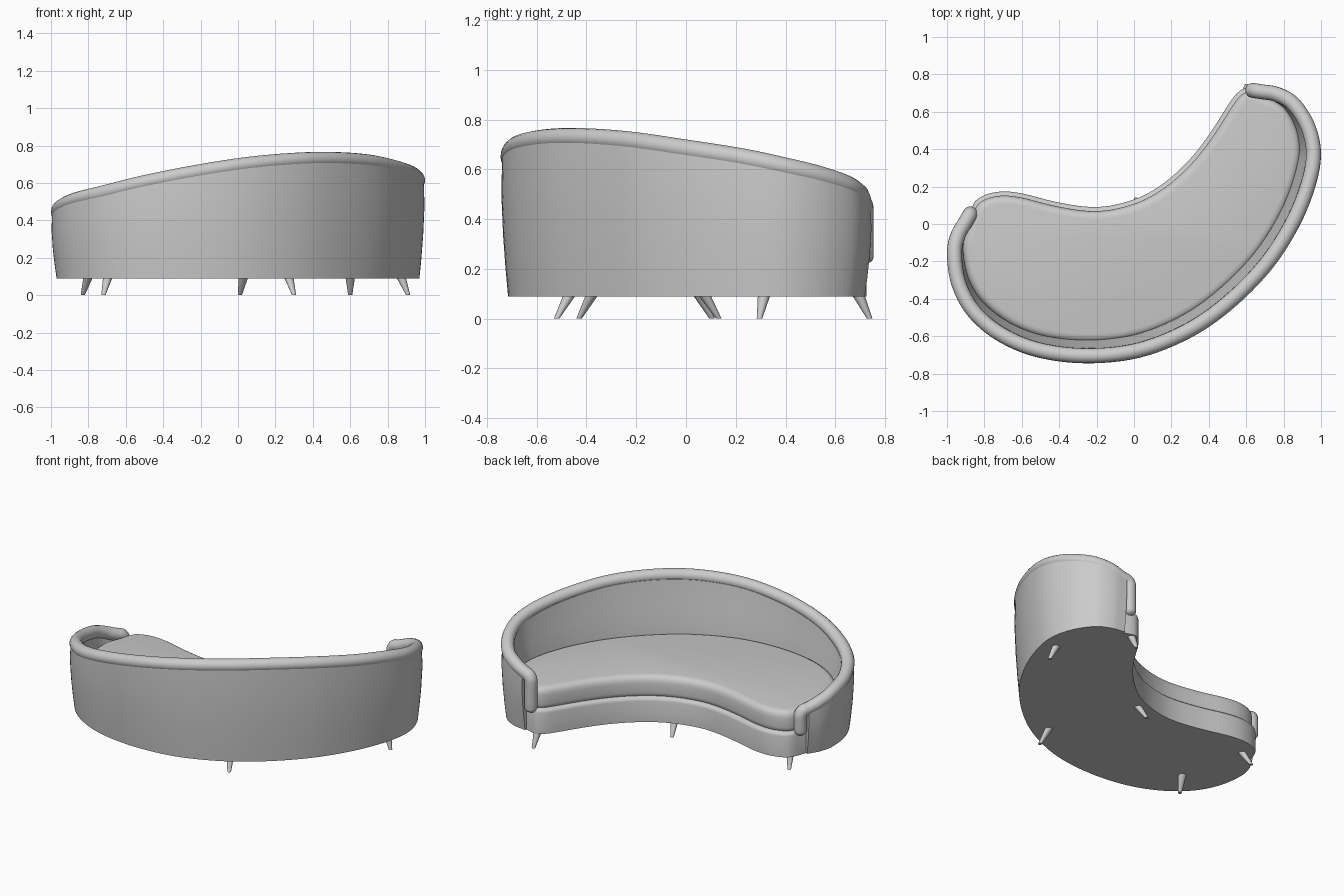
import bpy, bmesh, math
from mathutils import Vector

if "Cube" in bpy.data.objects:
    bpy.data.objects.remove(bpy.data.objects["Cube"])


def spline(pts, n=6):
    """Catmull-Rom curve through the points."""
    p = [Vector(q) for q in pts]
    p = [p[0] * 2 - p[1]] + p + [p[-1] * 2 - p[-2]]
    out = []
    for i in range(1, len(p) - 2):
        a, b, c, d = p[i - 1:i + 3]
        for k in range(n):
            t = k / n
            out.append(0.5 * (2 * b + (c - a) * t + (2 * a - 5 * b + 4 * c - d) * t * t
                              + (3 * b - a - 3 * c + d) * t ** 3))
    return out + [p[-2]]


def normals(path, closed=False):
    """Horizontal normals on the left of the path."""
    n, out = len(path), []
    for i in range(n):
        a = path[i - 1] if closed or i else path[0]
        b = path[(i + 1) % n] if closed or i < n - 1 else path[-1]
        out.append(Vector((a.y - b.y, b.x - a.x, 0)).normalized())
    return out


def smooth(obj, angle=40):
    bpy.ops.object.select_all(action='DESELECT')
    obj.select_set(True)
    bpy.context.view_layer.objects.active = obj
    bpy.ops.object.shade_smooth_by_angle(angle=math.radians(angle))


def loft(name, rings, angle=40):
    """Skin closed rings and cap both ends."""
    bm = bmesh.new()
    vs = [[bm.verts.new(v) for v in r] for r in rings]
    n = len(vs[0])
    for a, b in zip(vs, vs[1:]):
        for j in range(n):
            bm.faces.new((a[j], a[(j + 1) % n], b[(j + 1) % n], b[j]))
    bm.faces.new(vs[0][::-1])
    bm.faces.new(vs[-1])
    bmesh.ops.recalc_face_normals(bm, faces=bm.faces)
    me = bpy.data.meshes.new(name)
    bm.to_mesh(me)
    bm.free()
    obj = bpy.data.objects.new(name, me)
    bpy.context.collection.objects.link(obj)
    smooth(obj, angle)
    return obj


# Back rim: x, y and height of the rolled edge, left arm round to right arm
rim = spline([(-.93, .04, .42), (-.98, -.05, .455), (-1, -.16, .485), (-.975, -.33, .515),
              (-.89, -.49, .55), (-.74, -.62, .585), (-.53, -.71, .635), (-.26, -.745, .688),
              (.03, -.715, .733), (.3, -.61, .758), (.52, -.46, .764), (.73, -.25, .75),
              (.88, -.02, .718), (.97, .2, .685), (1, .38, .65), (.965, .54, .615),
              (.88, .67, .575), (.78, .73, .54), (.68, .748, .50)])
rim_n = normals(rim)
N = len(rim)
# Shell thickness swells from the arm fronts to the middle
thick = [.08 + .05 * min(1, 4 * i / N, 4 * (N - 1 - i) / N) for i in range(N)]

# Seat front edge, right arm back to left arm
front = spline([(.61, .738, 0), (.545, .695, 0), (.48, .6, 0), (.4, .475, 0), (.29, .335, 0),
                (.15, .21, 0), (0, .13, 0), (-.2, .088, 0), (-.42, .118, 0), (-.58, .16, 0),
                (-.7, .175, 0), (-.8, .155, 0), (-.87, .11, 0)])

# Curved backrest shell: (share of thickness, outer inset, share of height)
section = [(0, .03, 0), (0, .02, .2), (0, .01, .45), (0, .003, .75), (0, .006, 1),
           (.62, .0, 1), (.68, 0, .9), (.82, 0, .72), (.95, 0, .52), (1, 0, .4), (1, 0, 0)]
rings = []
for p, n, t in zip(rim, rim_n, thick):
    h = p.z - .05 - .09
    rings.append([Vector((p.x, p.y, 0)) + n * (t * s + d) + Vector((0, 0, .09 + h * f))
                  for s, d, f in section])
loft("backrest_shell", rings)


def slab(name, inset, front_inset, profile):
    """Kidney-shaped slab with a rounded edge given as (inset, z)."""
    outline = [Vector((p.x, p.y, 0)) + n * t * inset for p, n, t in zip(rim, rim_n, thick)]
    fn = normals(front)
    outline += [p + n * front_inset for p, n in zip(front, fn)]
    for _ in range(4):
        outline = [(outline[i - 1] + 2 * q + outline[(i + 1) % len(outline)]) / 4
                   for i, q in enumerate(outline)]
    nn = normals(outline, True)
    loft(name, [[p + n * d + Vector((0, 0, z)) for p, n in zip(outline, nn)]
                for d, z in profile], 50)


slab("seat_base", .6, 0, [(0, .09), (0, .228), (.004, .241), (.014, .249), (.03, .252)])
slab("seat_cushion", .85, .022, [(.012, .245), (.002, .257), (0, .275), (0, .335), (.004, .355),
                                 (.013, .37), (.027, .379), (.045, .382)])

# Rolled edge, turning down the front of both arms
R = .04
centre = [Vector((p.x, p.y, p.z - .038)) + n * .04 for p, n in zip(rim, rim_n)]


def arm_turn(end, prev):
    t = end - prev
    t.z = 0
    t.normalize()
    pts = [(end + t * R * math.sin(a) - Vector((0, 0, R * (1 - math.cos(a)))), 1)
           for a in [math.pi / 2 * k / 8 for k in range(1, 9)]]
    last = pts[-1][0]
    for k in range(1, 5):
        pts.append((Vector((last.x, last.y, last.z + (.25 - last.z) * k / 4)), 1))
    for k in range(1, 7):
        a = math.pi / 2 * k / 6
        pts.append((Vector((last.x, last.y, .25 - .03 * math.sin(a))), max(.05, math.cos(a))))
    return pts


path = (arm_turn(centre[0], centre[1])[::-1] + [(c, 1) for c in centre]
        + arm_turn(centre[-1], centre[-2]))
cu = bpy.data.curves.new("rolled_edge", 'CURVE')
cu.dimensions = '3D'
cu.bevel_depth = .04
cu.bevel_resolution = 6
cu.use_fill_caps = True
sp = cu.splines.new('POLY')
sp.points.add(len(path) - 1)
for pt, (c, r) in zip(sp.points, path):
    pt.co = (*c, 1)
    pt.radius = r
roll = bpy.data.objects.new("rolled_edge", cu)
bpy.context.collection.objects.link(roll)
bpy.ops.object.select_all(action='DESELECT')
roll.select_set(True)
bpy.context.view_layer.objects.active = roll
bpy.ops.object.convert(target='MESH')
smooth(bpy.context.object, 60)

# Six splayed tapered legs: top x, y then foot x, y
legs = {"front_leg_right": (.6, .69, .6, .738), "front_leg_middle": (.03, .07, .01, .132),
        "front_leg_left": (-.80, .05, -.83, .105), "back_leg_left": (-.695, -.375, -.72, -.43),
        "back_leg_middle": (.27, -.465, .3, -.52), "back_leg_right": (.87, .315, .91, .295)}
for name, (tx, ty, fx, fy) in legs.items():
    loft(name, [[Vector((x + r * math.cos(k * math.tau / 16), y + r * math.sin(k * math.tau / 16), z))
                 for k in range(16)]
                for x, y, z, r in ((tx, ty, .1, .026), (fx, fy, 0, .011))])
